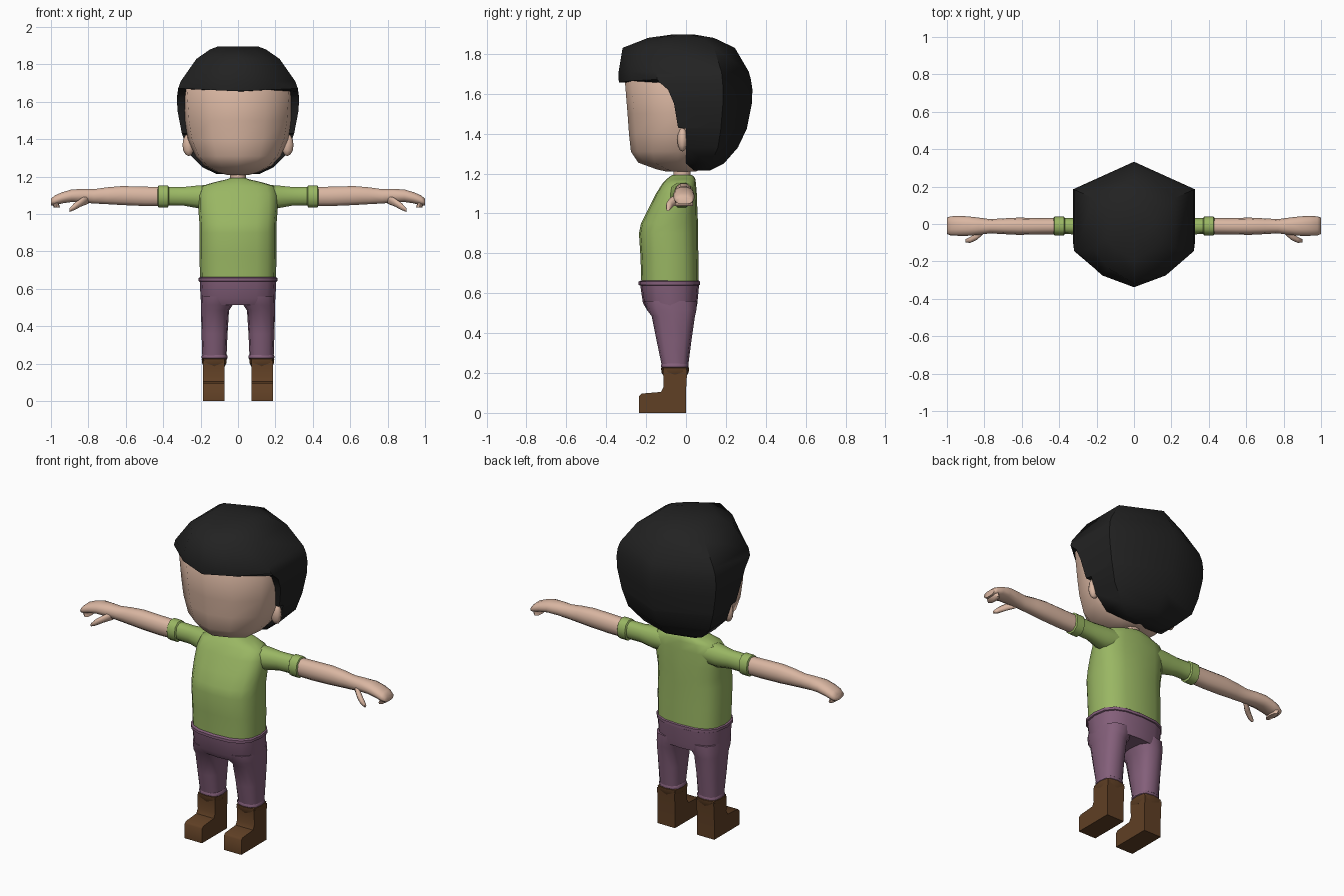
import bpy, bmesh, math

def material(name, rgb):
    m = bpy.data.materials.new(name)
    m.diffuse_color = (*rgb, 1)
    return m

SKIN = material("skin", (0.70, 0.47, 0.36))
HAIR = material("black_hair", (0.016, 0.016, 0.016))
GREEN = material("green_cloth", (0.32, 0.47, 0.125))
PURPLE = material("purple_cloth", (0.23, 0.115, 0.195))
BROWN = material("brown_leather", (0.115, 0.050, 0.018))

def finish(name, bm, mat, mirror=False, angle=45):
    bmesh.ops.recalc_face_normals(bm, faces=bm.faces)
    me = bpy.data.meshes.new(name)
    bm.to_mesh(me)
    bm.free()
    me.materials.append(mat)
    me.shade_smooth()
    me.set_sharp_from_angle(angle=math.radians(angle))
    ob = bpy.data.objects.new(name, me)
    bpy.context.collection.objects.link(ob)
    if mirror:
        ob.modifiers.new("Mirror", 'MIRROR')
    return ob

def loft(name, rings, mat, mirror=False, angle=45):
    """Skin a list of equal-length point rings and cap both ends."""
    bm = bmesh.new()
    vs = [[bm.verts.new(p) for p in r] for r in rings]
    n = len(vs[0])
    for a, b in zip(vs, vs[1:]):
        for i in range(n):
            j = (i + 1) % n
            bm.faces.new((a[i], a[j], b[j], b[i]))
    bm.faces.new(vs[0])
    bm.faces.new(vs[-1])
    return finish(name, bm, mat, mirror, angle)

def oval(n, rx, ry, power):
    """Superellipse outline with n points."""
    pts = []
    for i in range(n):
        a = 2 * math.pi * i / n
        c, s = math.cos(a), math.sin(a)
        pts.append((rx * math.copysign(abs(c) ** (2 / power), c),
                    ry * math.copysign(abs(s) ** (2 / power), s)))
    return pts

def level(z, x0, x1, y0, y1, n=16, power=2.7):
    """Horizontal ring filling a box in x and y."""
    cx, cy = (x0 + x1) / 2, (y0 + y1) / 2
    return [(cx + u, cy + v, z) for u, v in oval(n, (x1 - x0) / 2, (y1 - y0) / 2, power)]

def across(x, y, z, ry, rz, n=10):
    """Ring standing in the y-z plane, for arms."""
    return [(x, y + u, z + v) for u, v in oval(n, ry, rz, 2.3)]

def sym(half):
    """Close a half outline (first and last points on x = 0)."""
    return half + [(-x, y, z) for x, y, z in half[-2:0:-1]]

# Head: broad flat face, narrowing to the chin (z, half width, front, back)
head = []
for z, w, f, b in [(1.21, .06, -.10, .05), (1.222, .11, -.15, .07), (1.255, .175, -.24, .10),
                   (1.31, .228, -.276, .12), (1.40, .268, -.286, .14), (1.50, .285, -.293, .15),
                   (1.67, .297, -.307, .15), (1.75, .25, -.255, .14)]:
    k = w / .297
    head.append(sym([(0, f, z), (w * .5, f + .033, z), (w * .92, f + .14 * k, z),
                     (w, -.04, z), (w * .9, .08 * k, z), (0, b, z)]))
loft("head", head, SKIN, angle=60)

# Ears
bm = bmesh.new()
bmesh.ops.create_uvsphere(bm, u_segments=8, v_segments=6, radius=1)
for v in bm.verts:
    v.co = (v.co.x * .033 + .264, v.co.y * .026 - .018, v.co.z * .06 + 1.37)
finish("ears", bm, SKIN, True, 80)

# Hair: lower back part is cut off at a plane (z, half width, back, side back, cut)
hair = []
for z, w, b, sb, cut in [(1.215, .115, .12, .09, .04), (1.25, .19, .19, .125, .0),
                         (1.33, .268, .26, .16, .0), (1.425, .298, .305, .175, .0),
                         (1.43, .30, .306, .175, -.04), (1.55, .323, .33, .185, -.06),
                         (1.62, .327, .333, .185, -.09), (1.655, .322, .328, .184, -.13)]:
    hair.append(sym([(0, b, z), (w, sb, z), (w, cut, z), (w * .5, cut, z), (0, cut, z)]))
# Hair crown with overhanging fringe (z, half width, back, side back, side front, fringe side, front, dip)
for z, w, b, sb, sf, fx, fy, f, dip in [
        (1.672, .320, .325, .182, -.145, .17, -.272, -.337, .015),
        (1.71, .306, .315, .178, -.15, .17, -.275, -.338, 0),
        (1.83, .222, .245, .14, -.13, .14, -.235, -.318, 0),
        (1.88, .150, .14, .08, -.08, .09, -.14, -.19, 0),
        (1.897, .105, .04, .02, -.04, .05, -.06, -.07, 0)]:
    hair.append(sym([(0, b, z), (w, sb, z), (w, sf, z), (fx, fy, z - dip / 2), (0, f, z - dip)]))
loft("hair", hair, HAIR, angle=50)

# Neck
loft("neck", [level(z, -.043, .043, -.065, .025, 10, 2) for z in (1.15, 1.25)], SKIN)

# Shirt body (z, half width, front, back)
loft("shirt", [level(z, -w, w, f, b) for z, w, f, b in [
    (.655, .203, -.224, .064), (.78, .206, -.228, .062), (.90, .206, -.236, .060),
    (.95, .206, -.226, .060), (1.02, .212, -.190, .057), (1.10, .212, -.150, .054),
    (1.15, .196, -.118, .050), (1.172, .12, -.098, .047), (1.187, .055, -.078, .038),
    (1.192, .046, -.070, .030)]], GREEN, angle=60)

# Sleeves with thicker cuffs (x, y, z, y radius, z radius)
loft("sleeves", [across(*r) for r in [
    (.12, -.03, 1.095, .07, .065), (.21, -.02, 1.092, .058, .064), (.29, -.013, 1.095, .043, .052),
    (.37, -.011, 1.096, .043, .052), (.375, -.011, 1.094, .051, .061),
    (.425, -.011, 1.094, .051, .061), (.43, -.011, 1.094, .044, .05)]], GREEN, True, 50)

# Arms ending in mitten hands with curled fingers
loft("arms", [across(*r) for r in [
    (.40, -.011, 1.094, .044, .052), (.50, -.012, 1.095, .044, .054), (.62, -.012, 1.099, .046, .053),
    (.70, -.012, 1.098, .042, .047), (.77, -.012, 1.095, .038, .040), (.83, -.012, 1.098, .046, .038),
    (.89, -.011, 1.098, .052, .035), (.94, -.010, 1.087, .053, .031),
    (.98, -.010, 1.073, .051, .028), (1.0, -.010, 1.064, .044, .018)]], SKIN, True, 70)
loft("fingertips", [level(z, x - .017, x + .017, -.055, .035, 8) for z, x in
                    [(1.085, .965), (1.055, .975), (1.036, .968)]], SKIN, True, 70)
loft("thumbs", [across(*r, 8) for r in [
    (.80, -.03, 1.08, .018, .025), (.84, -.065, 1.062, .020, .022),
    (.875, -.085, 1.04, .016, .019), (.90, -.09, 1.022, .009, .010)]], SKIN, True, 70)

# Trousers: hips, waistband and two tapering legs
loft("hips", [level(z, -w, w, f, b) for z, w, f, b in [
    (.515, .195, -.195, .050), (.55, .200, -.216, .057), (.645, .205, -.230, .066)]], PURPLE)
loft("waistband", [level(z, -w, w, f, b) for z, w, f, b in [
    (.638, .204, -.228, .063), (.642, .211, -.237, .070),
    (.658, .211, -.237, .070), (.664, .200, -.226, .062)]], PURPLE)
loft("trouser_legs", [level(z, x0, x1, f, b, 12) for z, x0, x1, f, b in [
    (.56, .012, .198, -.208, .054), (.515, .028, .199, -.195, .052), (.485, .048, .198, -.172, .045),
    (.36, .056, .195, -.147, .027), (.245, .061, .191, -.123, .012)]], PURPLE, True, 50)
loft("trouser_cuffs", [level(z, .125 - r, .125 + r, -.056 - r, -.056 + r, 12) for z, r in
     [(.250, .064), (.242, .069), (.230, .069), (.224, .062)]], PURPLE, True)

# Boots: blocky side profile extruded across, plus a folded top
profile = [(0, 0), (-.235, 0), (-.235, .085), (-.222, .097), (-.125, .105),
           (-.112, .13), (-.115, .215), (.006, .215), (.0, .11)]
bm = bmesh.new()
face = bm.faces.new([bm.verts.new((.072, y, z)) for y, z in profile])
ext = bmesh.ops.extrude_face_region(bm, geom=[face])["geom"]
for v in ext:
    if isinstance(v, bmesh.types.BMVert):
        v.co.x = .186
finish("boots", bm, BROWN, True, 50)
loft("boot_tops", [level(z, .127 - r, .127 + r, -.055 - r * 1.04, -.055 + r * 1.04, 8, 4) for z, r in
     [(.185, .056), (.205, .066), (.226, .067), (.230, .058)]], BROWN, True)
